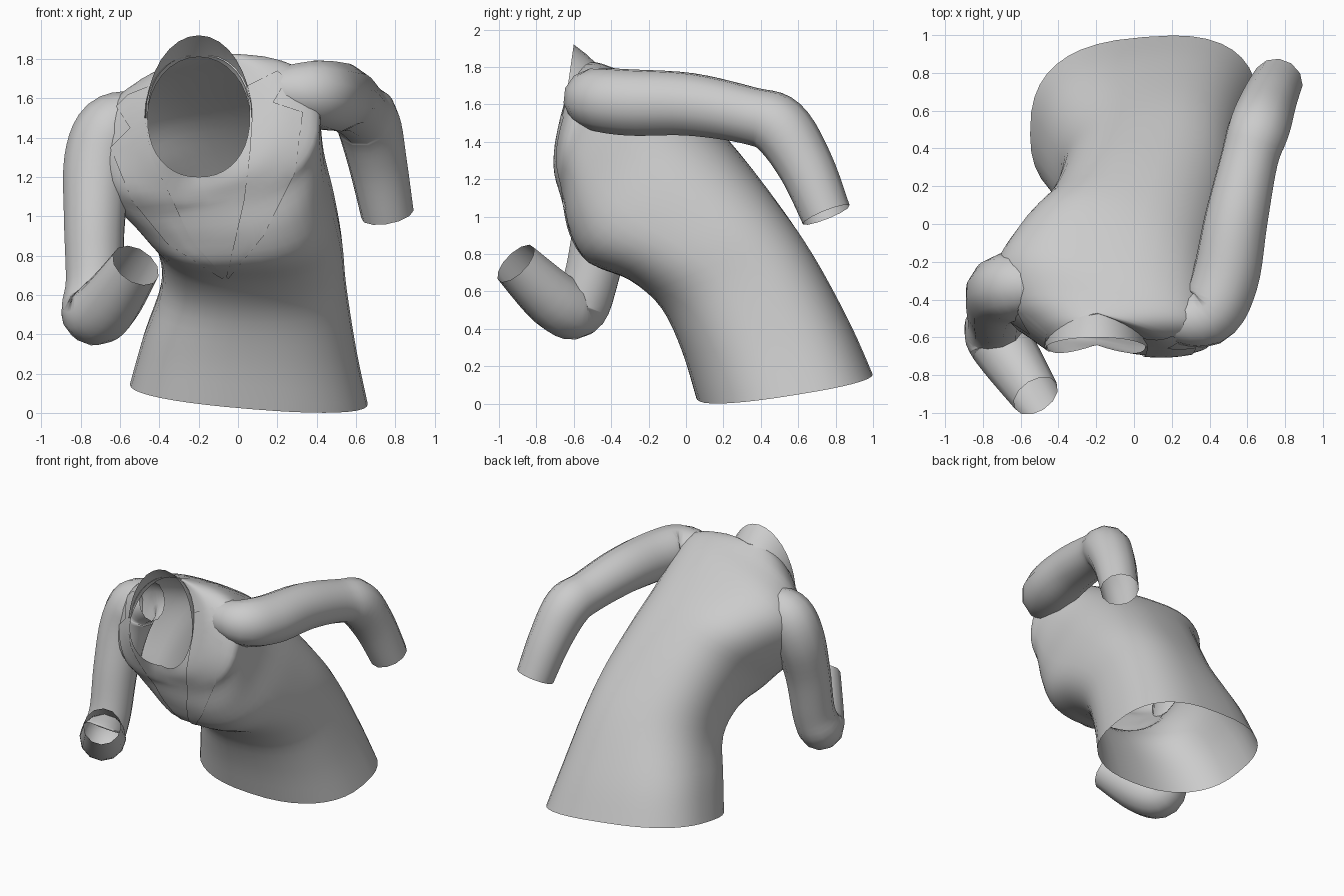
import bpy, bmesh
from math import sin, cos, pi, copysign
from mathutils import Vector
from mathutils.bvhtree import BVHTree

cube = bpy.data.objects.get("Cube")
if cube:
    bpy.data.objects.remove(cube)

cloth = bpy.data.materials.new("grey cloth")
cloth.use_nodes = True
cloth.diffuse_color = (0.6, 0.6, 0.6, 1)
cloth.node_tree.nodes["Principled BSDF"].inputs["Base Color"].default_value = (0.6, 0.6, 0.6, 1)


def spline(keys, steps):
    """Catmull-Rom through tuples of any length."""
    out = []
    last = len(keys) - 1
    for i in range(last):
        a, b, c, d = (keys[max(0, min(last, i + k))] for k in (-1, 0, 1, 2))
        for s in range(steps):
            t = s / steps
            out.append([q + 0.5 * t * (r - p + t * (2 * p - 5 * q + 4 * r - w + t * (3 * (q - r) + w - p)))
                        for p, q, r, w in zip(a, b, c, d)])
    return out + [list(keys[-1])]


def skin(name, rows, closed=True):
    """Join rows of points into a smooth open surface."""
    bm = bmesh.new()
    grid = [[bm.verts.new(p) for p in row] for row in rows]
    n = len(rows[0])
    for lower, upper in zip(grid, grid[1:]):
        for j in range(n if closed else n - 1):
            k = (j + 1) % n
            bm.faces.new((lower[j], lower[k], upper[k], upper[j]))
    bmesh.ops.recalc_face_normals(bm, faces=bm.faces)
    mesh = bpy.data.meshes.new(name)
    bm.to_mesh(mesh)
    bm.free()
    obj = bpy.data.objects.new(name, mesh)
    bpy.context.collection.objects.link(obj)
    mesh.materials.append(cloth)
    for f in mesh.polygons:
        f.use_smooth = True
    return obj


def power(v, e):
    return copysign(abs(v) ** e, v)


# Jacket body: front y, z, back y, z, right x, left x, roll, yaw, side shift, front and back roundness
sections = [
    (0.06, 0.02, 0.99, 0.17, -0.55, 0.66, -0.05, 0.05, 0, 0.85, 0.75),
    (-0.02, 0.28, 0.87, 0.44, -0.48, 0.60, -0.03, 0.04, 0, 0.85, 0.75),
    (-0.13, 0.51, 0.68, 0.79, -0.39, 0.55, 0, 0.03, 0, 0.85, 0.8),
    (-0.30, 0.66, 0.50, 1.06, -0.41, 0.53, 0, 0, 0, 0.8, 0.8),
    (-0.51, 0.75, 0.29, 1.33, -0.49, 0.49, 0.02, -0.06, 0, 0.75, 0.8),
    (-0.58, 0.88, 0.08, 1.54, -0.61, 0.44, 0.04, -0.12, 0, 0.76, 0.75),
    (-0.61, 1.02, -0.20, 1.71, -0.74, 0.42, 0.07, -0.12, 0, 0.8, 0.72),
    (-0.63, 1.08, -0.39, 1.79, -0.69, 0.40, 0.08, -0.08, -0.03, 0.82, 0.75),
    (-0.64, 1.14, -0.47, 1.82, -0.57, 0.22, 0.05, -0.05, -0.06, 0.85, 0.85),
    (-0.64, 1.20, -0.47, 1.82, -0.46, 0.06, 0, 0, -0.09, 0.9, 0.9),
]
SIDES = 40


def body_ring(s):
    fy, fz, by, bz, x0, x1, roll, yaw, shift, front, back = s
    ring = []
    for i in range(SIDES):
        t = 2 * pi * i / SIDES
        c, d = (power(f(t), back if sin(t) > 0 else front) for f in (cos, sin))
        ring.append(((x0 + x1) / 2 + c * (x1 - x0) / 2,
                     (fy + by) / 2 + d * (by - fy) / 2 + yaw * c + shift * abs(c),
                     (fz + bz) / 2 + d * (bz - fz) / 2 + roll * c))
    return ring


body = skin("jacket_body", [body_ring(s) for s in spline(sections, 4)])


# Sleeves: x, y, z, radius along each arm
def sleeve(name, keys, sides=12):
    path = spline(keys, 5)
    pts = [Vector(p[:3]) for p in path]
    rows, side = [], Vector((1, 0, 0))
    for i, p in enumerate(pts):
        tangent = (pts[min(i + 1, len(pts) - 1)] - pts[max(i - 1, 0)]).normalized()
        side = (side - tangent * side.dot(tangent)).normalized()
        other = tangent.cross(side)
        rows.append([p + path[i][3] * (side * cos(2 * pi * j / sides) + other * sin(2 * pi * j / sides))
                     for j in range(sides)])
    return skin(name, rows)


sleeve("right_sleeve", [
    (-0.50, -0.33, 1.50, 0.14), (-0.64, -0.33, 1.44, 0.18), (-0.71, -0.36, 1.27, 0.18),
    (-0.73, -0.44, 0.98, 0.16), (-0.73, -0.51, 0.66, 0.15), (-0.74, -0.58, 0.51, 0.16),
    (-0.66, -0.70, 0.55, 0.16), (-0.52, -0.91, 0.75, 0.13)])
sleeve("left_sleeve", [
    (0.16, -0.50, 1.64, 0.11), (0.38, -0.49, 1.63, 0.165), (0.48, -0.30, 1.61, 0.18),
    (0.54, 0.02, 1.60, 0.17), (0.61, 0.34, 1.54, 0.155), (0.66, 0.50, 1.48, 0.165),
    (0.71, 0.64, 1.27, 0.15), (0.76, 0.75, 1.01, 0.135)])

# Standing collar around the back of the neck
collar = []
for rx, y0, ry, rz in ((0.26, -0.645, 0.175, 0.31), (0.275, -0.65, 0.115, 0.37), (0.27, -0.66, 0.06, 0.42)):
    collar.append([(-0.2 + rx * cos(t), y0 + ry * sin(t), 1.5 + rz * sin(t))
                   for t in (pi * i / 16 for i in range(17))])
skin("collar", collar, closed=False)

# Lapels laid on the chest: inner and outer outlines in x, z
bpy.context.view_layer.update()
tree = BVHTree.FromObject(body, bpy.context.evaluated_depsgraph_get())


def on_chest(x, z):
    hit = tree.ray_cast(Vector((x, -3, z)), Vector((0, 1, 0)))[0]
    y = hit.y if hit and hit.y < -0.2 else -0.58
    return (x, y - 0.008, z)


def lapel(name, inner, outer):
    rows = []
    for i in range(len(inner) - 1):
        for s in range(6 if i < len(inner) - 2 else 7):
            t = s / 6
            a = Vector(inner[i]).lerp(Vector(inner[i + 1]), t)
            b = Vector(outer[i]).lerp(Vector(outer[i + 1]), t)
            rows.append([on_chest(*a.lerp(b, k / 6)) for k in range(7)])
    skin(name, rows, closed=False)


lapel("left_lapel",
      [(0.04, 1.66), (0.07, 1.55), (0.07, 1.48), (0.06, 1.33), (0.03, 1.08), (-0.02, 0.86), (-0.06, 0.69)],
      [(0.20, 1.74), (0.25, 1.70), (0.18, 1.58), (0.33, 1.53), (0.29, 1.22), (0.13, 0.90), (-0.05, 0.68)])
lapel("right_lapel",
      [(-0.46, 1.66), (-0.47, 1.57), (-0.47, 1.48), (-0.44, 1.30), (-0.34, 1.10), (-0.24, 0.88), (-0.07, 0.69)],
      [(-0.56, 1.62), (-0.62, 1.56), (-0.55, 1.45), (-0.65, 1.35), (-0.54, 1.08), (-0.36, 0.86), (-0.08, 0.68)])
